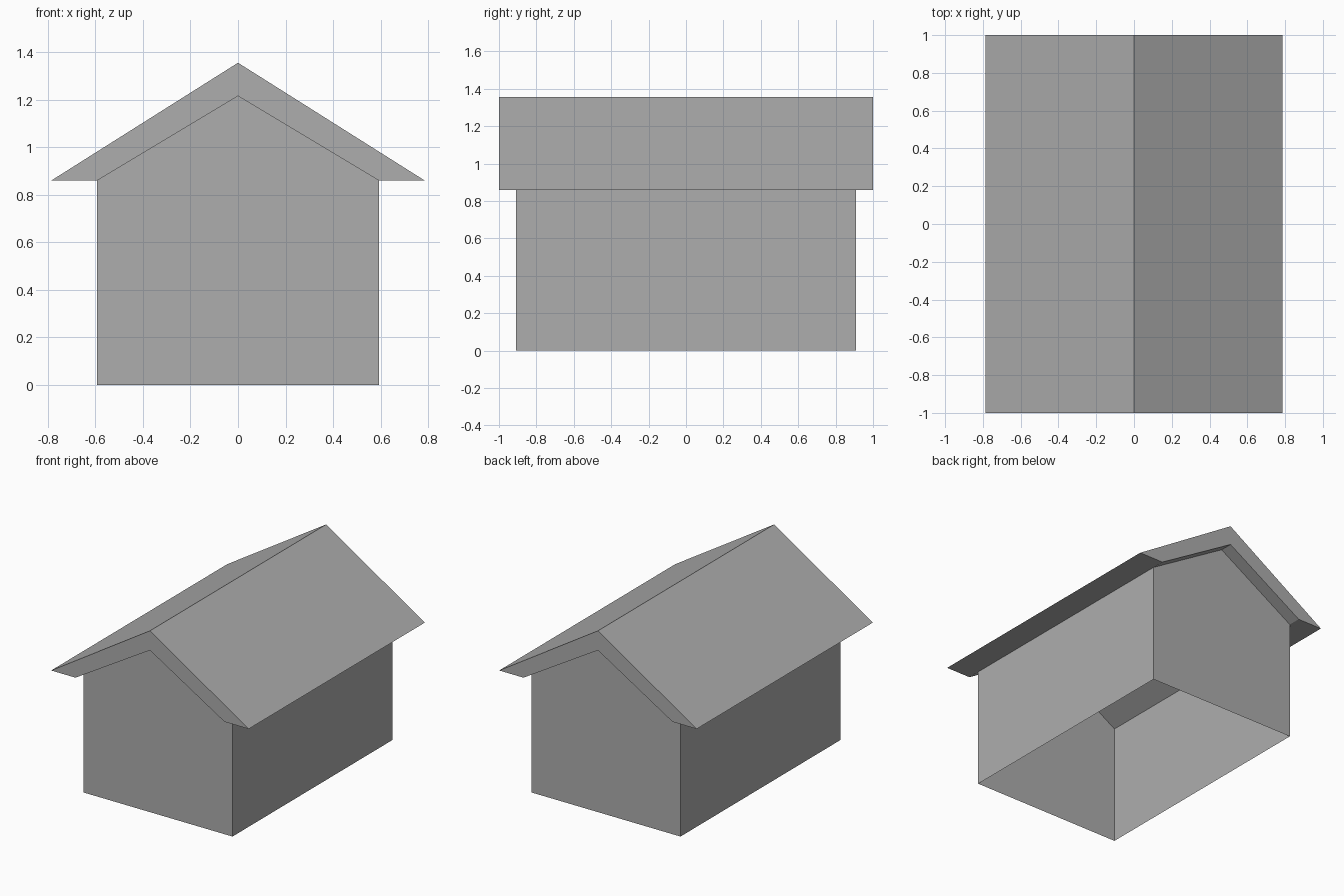
import bpy

cube = bpy.data.objects.get("Cube")
if cube:
    bpy.data.objects.remove(cube, do_unlink=True)

# Main sizes
WALL_X, WALL_Y = 0.592, 0.908
ROOF_X, ROOF_Y = 0.785, 1.0
EAVE_Z, GABLE_Z, RIDGE_Z = 0.86, 1.215, 1.355

grey = bpy.data.materials.new("mid grey")
grey.use_nodes = True
colour = (0.42, 0.42, 0.42, 1.0)
grey.diffuse_color = colour
grey.node_tree.nodes["Principled BSDF"].inputs["Base Color"].default_value = colour


def extrude_profile(name, profile, half_depth, open_sides=()):
    """Sweep an (x, z) outline along y, with end caps and optional open sides."""
    n = len(profile)
    verts = [(x, y, z) for y in (-half_depth, half_depth) for x, z in profile]
    faces = [tuple(range(n)), tuple(reversed(range(n, 2 * n)))]
    for i in range(n):
        j = (i + 1) % n
        if i not in open_sides:
            faces.append((j, i, n + i, n + j))
    mesh = bpy.data.meshes.new(name)
    mesh.from_pydata(verts, [], faces)
    mesh.materials.append(grey)
    obj = bpy.data.objects.new(name, mesh)
    bpy.context.collection.objects.link(obj)
    return obj


# Thin walls with gable ends, open below and under the roof
extrude_profile(
    "walls",
    [(-WALL_X, 0), (WALL_X, 0), (WALL_X, EAVE_Z), (0, GABLE_Z), (-WALL_X, EAVE_Z)],
    WALL_Y, open_sides=(0, 2, 3))

# Solid pitched roof with flat-bottomed eaves
extrude_profile(
    "roof",
    [(-ROOF_X, EAVE_Z), (-WALL_X, EAVE_Z), (0, GABLE_Z),
     (WALL_X, EAVE_Z), (ROOF_X, EAVE_Z), (0, RIDGE_Z)],
    ROOF_Y)
